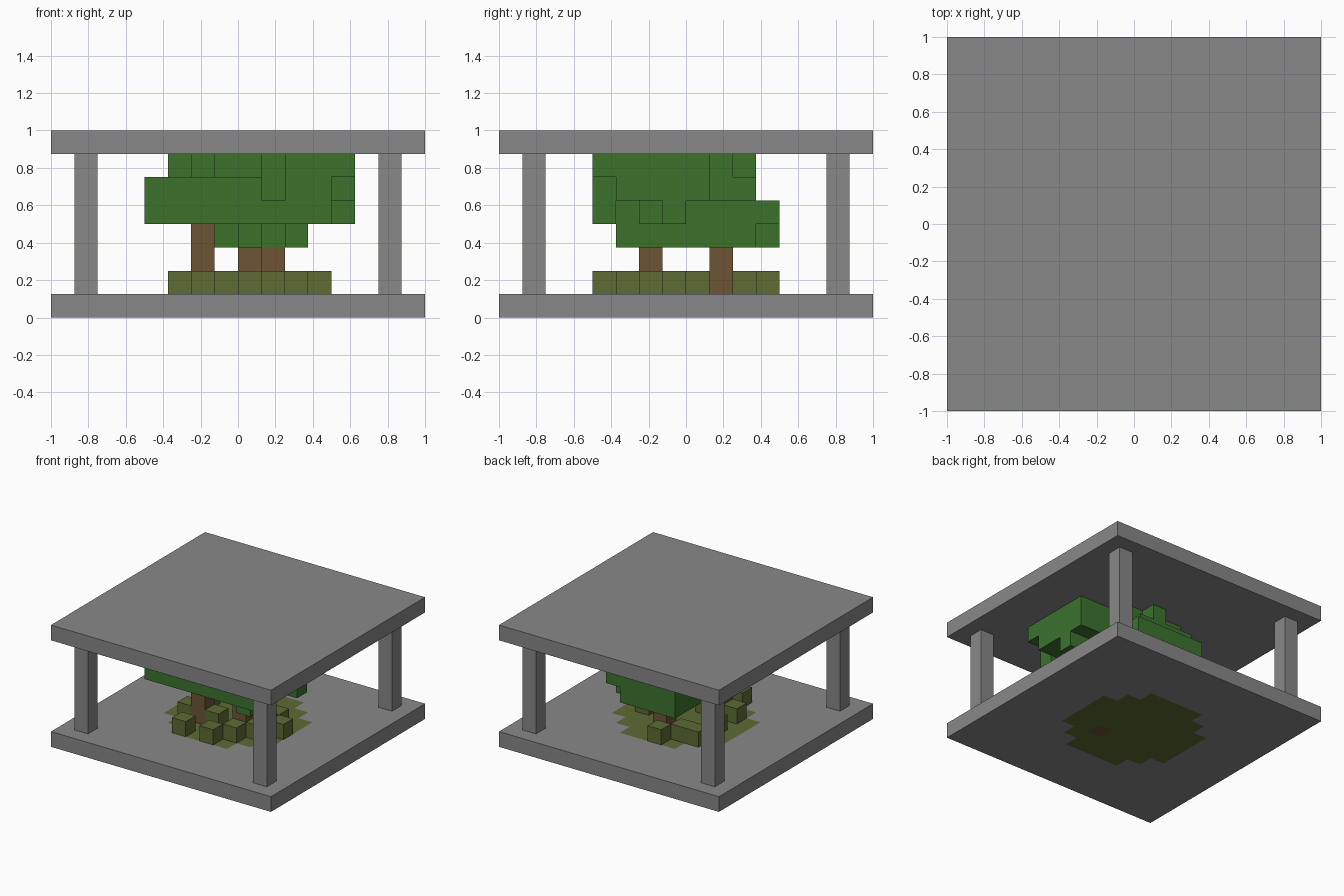
import bpy
import bmesh
from math import hypot
from mathutils import Vector

U = 1 / 8  # edge of one block

cube = bpy.data.objects.get("Cube")
if cube:
    bpy.data.objects.remove(cube, do_unlink=True)


def make_material(name, rgb):
    mat = bpy.data.materials.new(name)
    mat.use_nodes = True
    mat.diffuse_color = (*rgb, 1)
    mat.node_tree.nodes["Principled BSDF"].inputs["Base Color"].default_value = (*rgb, 1)
    return mat


stone = make_material("stone grey", (0.246, 0.246, 0.246))
leaf = make_material("leaf green", (0.045, 0.171, 0.027))
wood = make_material("bark brown", (0.153, 0.087, 0.037))
moss = make_material("moss olive", (0.109, 0.147, 0.034))


def box_cells(x0, x1, y0, y1, z0, z1):
    return {(x, y, z) for x in range(x0, x1) for y in range(y0, y1) for z in range(z0, z1)}


def blocks(name, cells, materials, rule=lambda c: 0):
    """Join unit blocks into one shell, keeping only the outer faces."""
    bm = bmesh.new()
    for cell in sorted(cells):
        centre = Vector(cell) + Vector((0.5, 0.5, 0.5))
        for axis in range(3):
            for sign in (-1, 1):
                n = Vector((0, 0, 0))
                n[axis] = sign
                if tuple(int(a + b) for a, b in zip(cell, n)) in cells:
                    continue
                u = Vector((0, 0, 0))
                u[(axis + 1) % 3] = 0.5
                v = n.cross(u)
                mid = centre + n / 2
                corners = (mid - u - v, mid + u - v, mid + u + v, mid - u + v)
                face = bm.faces.new([bm.verts.new(p * U) for p in corners])
                face.material_index = rule(cell)
    bmesh.ops.remove_doubles(bm, verts=bm.verts, dist=0.001)
    bmesh.ops.dissolve_limit(bm, angle_limit=0.01, verts=bm.verts,
                             edges=bm.edges, delimit={'MATERIAL'})
    mesh = bpy.data.meshes.new(name)
    bm.to_mesh(mesh)
    bm.free()
    for mat in materials:
        mesh.materials.append(mat)
    obj = bpy.data.objects.new(name, mesh)
    bpy.context.collection.objects.link(obj)
    return obj


# Floor slab with a round mossy patch and the root of one trunk
def floor_colour(cell):
    x, y, _ = cell
    if (x, y) == (1, -2):
        return 2
    return 1 if hypot(x + 0.5, y + 0.5) < 4 else 0


blocks("floor_slab", box_cells(-8, 8, -8, 8, 0, 1), [stone, moss, wood], floor_colour)

# Roof slab and corner posts
blocks("roof_slab", box_cells(-8, 8, -8, 8, 7, 8), [stone])
for side, x in (("right", -7), ("left", 6)):
    for end, y in (("front", -7), ("back", 6)):
        blocks(f"{end}_{side}_post", box_cells(x, x + 1, y, y + 1, 1, 7), [stone])

# Trunks
for name, x, y, top in (("side_trunk", -2, -2, 4), ("root_trunk", 1, -2, 3),
                        ("back_trunk", 0, 1, 3)):
    blocks(name, box_cells(x, x + 1, y, y + 1, 1, top), [wood])

# Undergrowth blocks around the trunks
bushes = [(-2, -4), (0, -4), (1, -3), (2, -2), (3, -1), (2, 0), (-3, -2), (-1, -2),
          (-3, 0), (-3, 2), (-2, 2), (-1, 3)]
blocks("undergrowth", {(x, y, 1) for x, y in bushes}, [moss])

# Canopy, layer by layer: level -> (x0, x1, y0, y1) rectangles
layers = {
    3: [(2, 3, -3, 3), (1, 2, -2, 4), (0, 1, -1, 4), (-1, 0, 0, 4), (-2, -1, 1, 4)],
    4: [(-4, 3, -4, 0), (3, 4, -4, -3), (3, 4, -2, 0), (4, 5, -1, 0),
        (-2, 3, 0, 4), (-3, -2, 0, 2)],
    5: [(-4, 1, -4, 0), (1, 2, -3, 0), (2, 4, -4, 1), (4, 5, -3, 1),
        (-3, 2, 0, 2), (-2, 2, 2, 3)],
    6: [(2, 5, -4, 1), (1, 2, -3, 2), (-1, 1, -2, 2), (-2, -1, -3, 2),
        (-3, -2, -2, 1), (0, 1, 2, 3)],
}
canopy = set()
for z, rects in layers.items():
    for rect in rects:
        canopy |= box_cells(*rect, z, z + 1)
blocks("canopy", canopy, [leaf])
